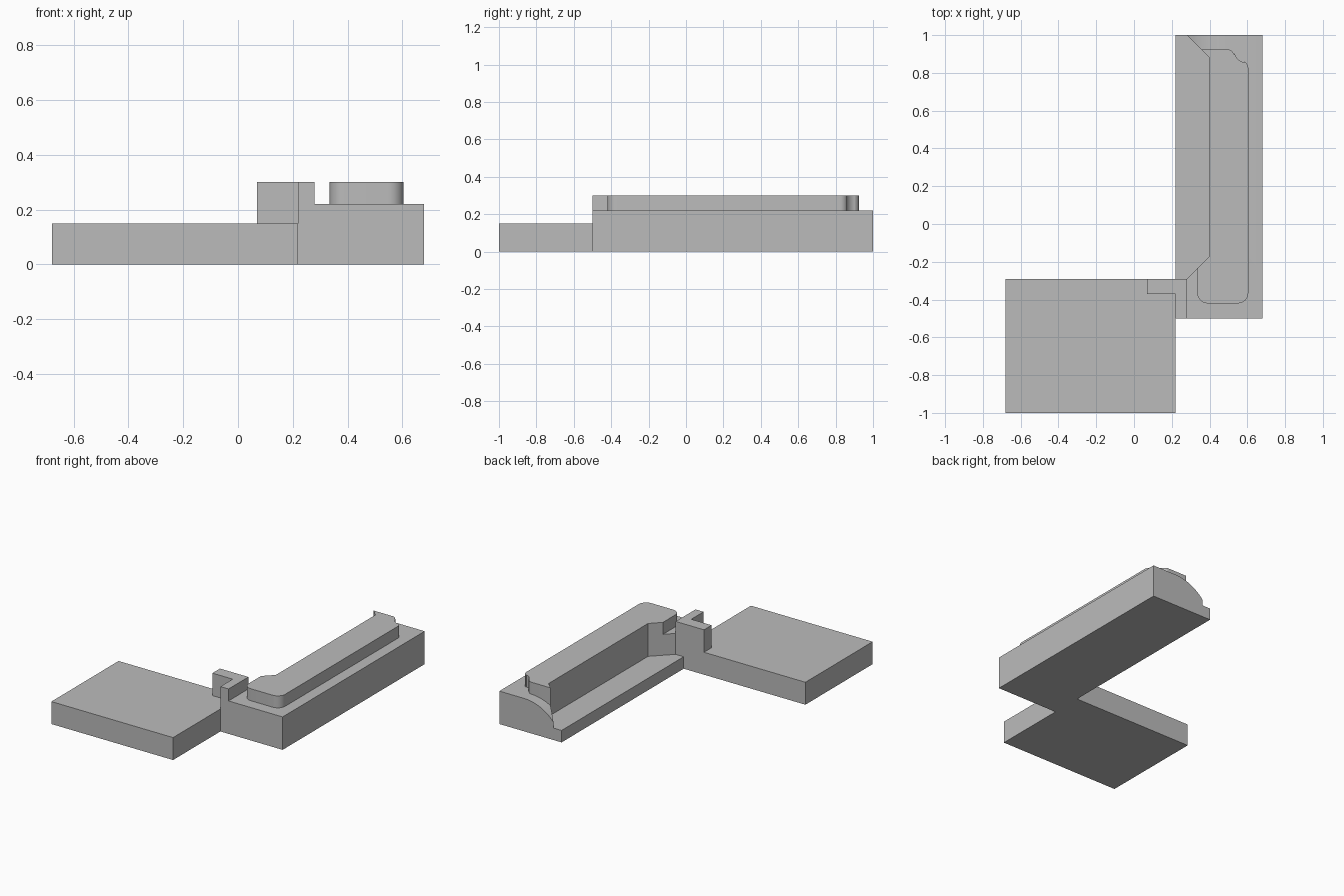
import bpy, bmesh
from math import sin, cos, pi, radians
from mathutils import Vector

if "Cube" in bpy.data.objects:
    bpy.data.objects.remove(bpy.data.objects["Cube"])

grey = bpy.data.materials.new("plain_grey")
grey.use_nodes = True
colour = (0.5, 0.5, 0.5, 1)
grey.diffuse_color = colour
grey.node_tree.nodes["Principled BSDF"].inputs["Base Color"].default_value = colour


def prism(name, outline, start, end, axis="z"):
    """Extrude a closed outline along z (xy points) or y (xz points)."""
    bm = bmesh.new()
    place = (lambda p: (p[0], p[1], start)) if axis == "z" else (lambda p: (p[0], start, p[1]))
    face = bm.faces.new([bm.verts.new(place(p)) for p in outline])
    step = Vector((0, 0, end - start)) if axis == "z" else Vector((0, end - start, 0))
    top = bmesh.ops.extrude_face_region(bm, geom=[face])["geom"]
    bmesh.ops.translate(bm, vec=step, verts=[v for v in top if isinstance(v, bmesh.types.BMVert)])
    bmesh.ops.recalc_face_normals(bm, faces=bm.faces)
    mesh = bpy.data.meshes.new(name)
    bm.to_mesh(mesh)
    bm.free()
    mesh.materials.append(grey)
    obj = bpy.data.objects.new(name, mesh)
    bpy.context.collection.objects.link(obj)
    return obj


def rect(x0, x1, y0, y1):
    return [(x0, y0), (x1, y0), (x1, y1), (x0, y1)]


def arc(cx, cy, r, a0, a1, n=10):
    angles = [radians(a0 + (a1 - a0) * i / n) for i in range(n + 1)]
    return [(cx + r * cos(a), cy + r * sin(a)) for a in angles]


def activate(obj):
    bpy.ops.object.select_all(action="DESELECT")
    obj.select_set(True)
    bpy.context.view_layer.objects.active = obj


def cut(obj, cutter):
    cutter.hide_render = True
    mod = obj.modifiers.new("cut", "BOOLEAN")
    mod.operation = "DIFFERENCE"
    mod.solver = "EXACT"
    mod.object = cutter
    activate(obj)
    bpy.ops.object.modifier_apply(modifier=mod.name)
    bpy.data.objects.remove(cutter)


# Low square plate
plate = prism("plate", rect(-0.68, 0.22, -1, -0.29), 0, 0.15)

# Long bar with a side channel and a rounded back shoulder
bar = prism("bar", rect(0.22, 0.68, -0.5, 1), 0, 0.22)
channel = [(0.1, -0.29), (0.28, -0.29), (0.40, -0.17), (0.40, 0.88), (0.28, 1), (0.18, 1.1), (0.1, 1.1)]
cut(bar, prism("channel_cutter", channel, 0.08, 0.5))
shoulder = arc(0.50, -0.07, 0.29, 90, 145, 24) + [(0.2, 0.4), (0.50, 0.4)]
cut(bar, prism("shoulder_cutter", shoulder, 0.925, 1.1, "y"))

# Raised pad with rounded front corners and a stepped back corner
pad_outline = ([(0.40, -0.17), (0.335, -0.235)]
               + arc(0.39, -0.365, 0.055, 180, 270)
               + arc(0.55, -0.365, 0.055, 270, 360)
               + arc(0.565, 0.825, 0.04, 0, 65)
               + arc(0.592, 0.915, 0.06, 260, 190)
               + arc(0.493, 0.888, 0.037, 15, 90)
               + [(0.355, 0.925), (0.40, 0.88)])
pad = prism("raised_pad", pad_outline, 0.22, 0.3)

# Angled stop: a tab over the plate and a wall on the bar
tab = prism("stop_tab", rect(0.07, 0.22, -0.37, -0.29), 0.15, 0.3)
wall = prism("stop_wall", rect(0.22, 0.28, -0.5, -0.29), 0.22, 0.3)

for obj in (bar, pad):
    activate(obj)
    bpy.ops.object.shade_smooth_by_angle(angle=radians(30))
